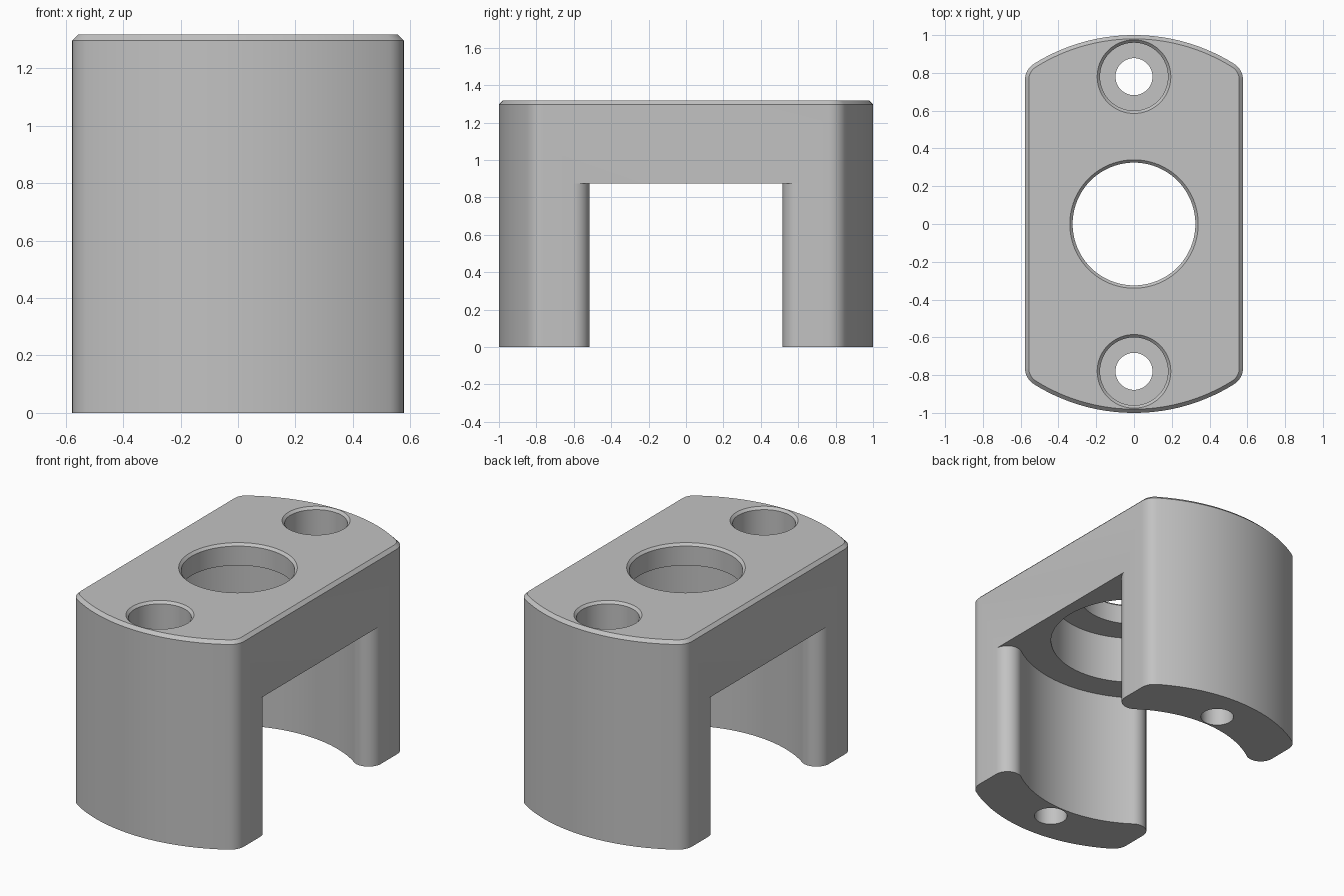
import bpy, bmesh
from math import sin, cos, atan2, pi, radians, sqrt

cube = bpy.data.objects.get("Cube")
if cube:
    bpy.data.objects.remove(cube, do_unlink=True)

HALF_W, TOP, BRIDGE_Z, CHAMFER = 0.577, 1.317, 0.875, 0.02
SCREW_Y = 0.78

grey = bpy.data.materials.new("plain grey")
grey.use_nodes = True
grey.diffuse_color = (0.54, 0.54, 0.54, 1)
grey.node_tree.nodes["Principled BSDF"].inputs["Base Color"].default_value = grey.diffuse_color


def arc(cx, cy, r, a0, a1, n):
    return [(cx + r * cos(a0 + (a1 - a0) * i / n), cy + r * sin(a0 + (a1 - a0) * i / n))
            for i in range(n + 1)]


def mirror_x(pts):
    """Complete a right-to-centre run with its mirrored half."""
    return pts + [(-x, y) for x, y in reversed(pts[:-1])]


def mirror_y(pts):
    """Close a right-to-left run with its half turn."""
    return pts + [(-x, -y) for x, y in pts]


def make_object(name, bm):
    bmesh.ops.recalc_face_normals(bm, faces=bm.faces[:])
    mesh = bpy.data.meshes.new(name)
    bm.to_mesh(mesh)
    bm.free()
    mesh.materials.append(grey)
    obj = bpy.data.objects.new(name, mesh)
    bpy.context.collection.objects.link(obj)
    return obj


def prism(name, pts, z0, z1, chamfer=0):
    bm = bmesh.new()
    base = bm.faces.new([bm.verts.new((x, y, z0)) for x, y in pts])
    ext = bmesh.ops.extrude_face_region(bm, geom=[base])["geom"]
    for v in ext:
        if isinstance(v, bmesh.types.BMVert):
            v.co.z = z1
    bmesh.ops.recalc_face_normals(bm, faces=bm.faces[:])
    if chamfer:
        rim = [e for e in bm.edges if all(v.co.z > z1 - 1e-5 for v in e.verts)]
        bmesh.ops.bevel(bm, geom=rim, offset=chamfer, segments=1, affect='EDGES')
    return make_object(name, bm)


def lathe(name, profile, y, n=96):
    """Stack of rings (radius, z) closed at both ends."""
    bm = bmesh.new()
    rings = [[bm.verts.new((px, py, z)) for px, py in arc(0, y, r, 0, 2 * pi, n)[:-1]]
             for r, z in profile]
    for a, b in zip(rings, rings[1:]):
        for i in range(n):
            j = (i + 1) % n
            bm.faces.new((a[i], a[j], b[j], b[i]))
    bm.faces.new(rings[0])
    bm.faces.new(rings[-1])
    return make_object(name, bm)


# Body: flat sides, round ends, filleted corners
fillet = 0.1
fx = HALF_W - fillet
fy = sqrt((1 - fillet) ** 2 - fx ** 2)
fa = atan2(fy, fx)
half = arc(fx, fy, fillet, 0, fa, 10) + arc(0, 0, 1, fa, pi / 2, 24)[1:]
body = prism("bracket_body", mirror_y(mirror_x(half)), 0, TOP, CHAMFER)

# Channel between the legs: rounded noses blending into a hollow curve
nose, nose_y, hollow_mid, drop = 0.087, 0.604, 0.672, 0.095
nx, hollow_r = HALF_W - nose, hollow_mid + drop
ha = atan2(nose_y + drop, nx)
half = [(0.8, nose_y)] + arc(nx, nose_y, nose, 0, ha - pi, 16)
half += arc(0, -drop, hollow_r, ha, pi / 2, 24)[1:]
cutters = [prism("channel_cutter", mirror_y(mirror_x(half)), -0.2, BRIDGE_Z)]

# Central bore, wider from below
bore = [(0.5, BRIDGE_Z - 0.1), (0.5, 1.18), (0.325, 1.18), (0.325, TOP - 0.015),
        (0.34, TOP), (0.34, TOP + 0.1)]
cutters.append(lathe("bore_cutter", bore, 0))

# Counterbored screw holes
screw = [(0.098, -0.1), (0.098, 1.0), (0.18, 1.0), (0.18, TOP - 0.015),
         (0.195, TOP), (0.195, TOP + 0.1)]
for side in (-1, 1):
    cutters.append(lathe("screw_hole_cutter", screw, side * SCREW_Y, 64))

# Apply the cuts
for c in cutters:
    c.hide_render = True
    mod = body.modifiers.new(c.name, 'BOOLEAN')
    mod.operation = 'DIFFERENCE'
    mod.solver = 'EXACT'
    mod.object = c
bpy.context.view_layer.update()
result = bpy.data.meshes.new_from_object(body.evaluated_get(bpy.context.evaluated_depsgraph_get()))
body.modifiers.clear()
body.data = result
for c in cutters:
    bpy.data.objects.remove(c, do_unlink=True)

bpy.ops.object.select_all(action='DESELECT')
body.select_set(True)
bpy.context.view_layer.objects.active = body
bpy.ops.object.shade_smooth_by_angle(angle=radians(30))
